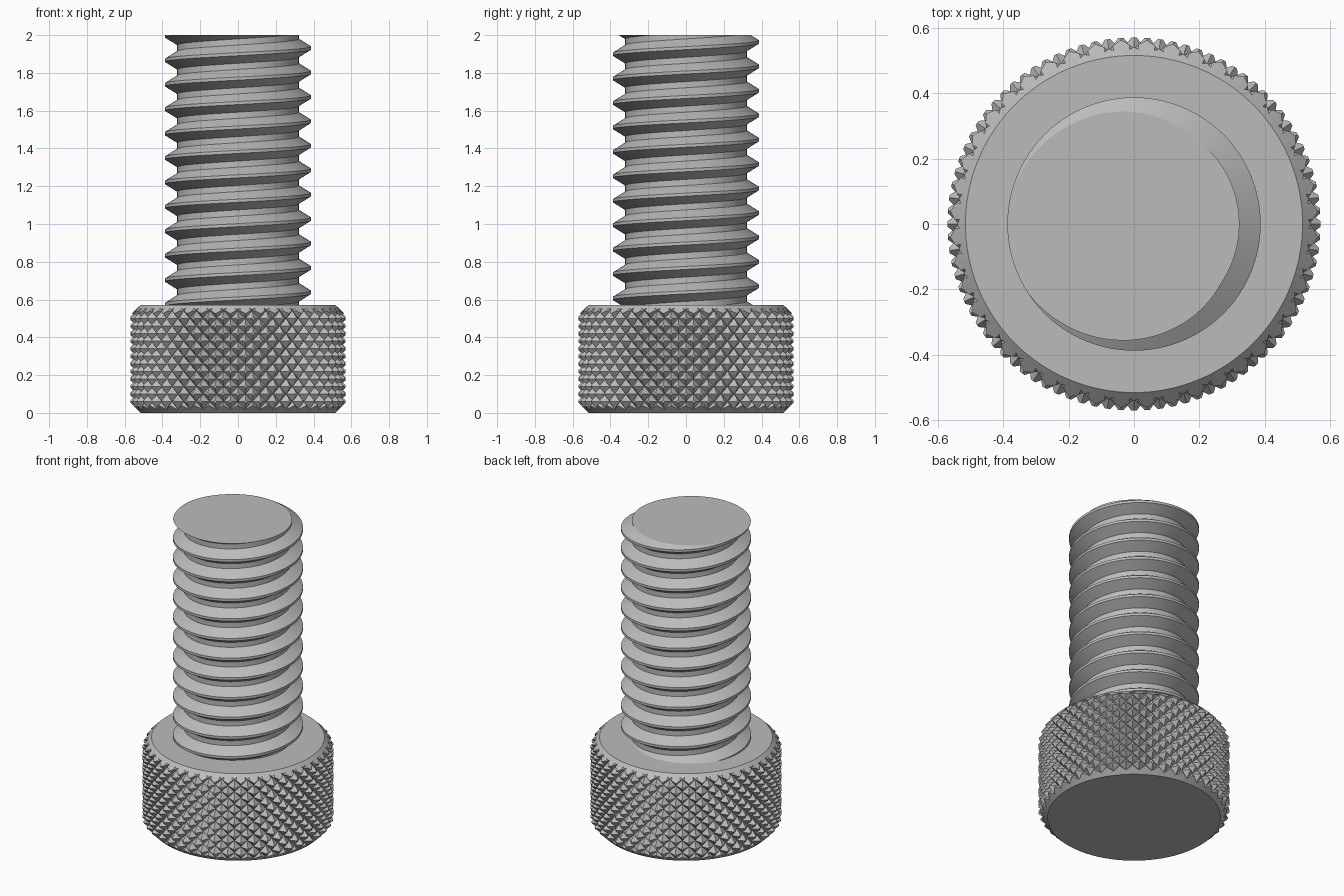
import bpy, bmesh, math

if "Cube" in bpy.data.objects:
    bpy.data.objects.remove(bpy.data.objects["Cube"])

steel = bpy.data.materials.new("steel_grey")
steel.diffuse_color = (0.5, 0.5, 0.5, 1)
steel.use_nodes = True
steel.node_tree.nodes["Principled BSDF"].inputs["Base Color"].default_value = steel.diffuse_color

HEAD_R, HEAD_H, CHAMFER = 0.57, 0.572, 0.055
MAJOR, MINOR, PITCH = 0.387, 0.322, 0.1293


def polar(r, a, z):
    return (r * math.cos(a), r * math.sin(a), z)


def finish(bm, name):
    bmesh.ops.recalc_face_normals(bm, faces=bm.faces[:])
    mesh = bpy.data.meshes.new(name)
    bm.to_mesh(mesh)
    bm.free()
    mesh.materials.append(steel)
    obj = bpy.data.objects.new(name, mesh)
    bpy.context.collection.objects.link(obj)
    return obj


def knurled_body():
    """Drum covered in truncated diamond pyramids between crossed grooves."""
    count, rows, step, z0 = 44, 20, 0.04, -0.1
    depth, flat = 0.037, 0.2
    bm = bmesh.new()

    def angle(m, n):
        return (n + (m % 2) / 2) * math.tau / count

    grid = [[bm.verts.new(polar(HEAD_R - depth, angle(m, n), z0 + m * step))
             for n in range(count)] for m in range(rows + 1)]
    for m in range(rows - 1):
        for n in range(count):
            left = n - 1 if m % 2 == 0 else n
            base = [grid[m][n], grid[m + 1][(left + 1) % count],
                    grid[m + 2][n], grid[m + 1][left % count]]
            a, z = angle(m, n), z0 + (m + 1) * step
            da, dz = flat * math.pi / count, flat * step
            tip = [bm.verts.new(polar(HEAD_R, a + s * da, z + t * dz))
                   for s, t in ((0, -1), (1, 0), (0, 1), (-1, 0))]
            bm.faces.new(tip)
            for i in range(4):
                j = (i + 1) % 4
                bm.faces.new((base[i], base[j], tip[j], tip[i]))
    # close both ends with fans
    low = bm.verts.new((0, 0, z0))
    high = bm.verts.new((0, 0, z0 + rows * step))
    for e in [e for e in bm.edges if e.is_boundary]:
        a, b = e.verts
        bm.faces.new((a, b, low if a.co.z < 0.3 else high))
    return finish(bm, "head")


def chamfered_stock():
    """Plain chamfered drum that trims the knurling."""
    seg = 128
    bm = bmesh.new()
    r_in, r_out = HEAD_R - CHAMFER, HEAD_R + 0.002
    profile = [(r_in, 0), (r_out, CHAMFER), (r_out, HEAD_H - CHAMFER), (r_in, HEAD_H)]
    rings = [[bm.verts.new(polar(r, i * math.tau / seg, z)) for i in range(seg)]
             for r, z in profile]
    for lo, hi in zip(rings, rings[1:]):
        for i in range(seg):
            j = (i + 1) % seg
            bm.faces.new((lo[i], lo[j], hi[j], hi[i]))
    bm.faces.new(rings[0])
    bm.faces.new(rings[-1])
    return finish(bm, "head_stock")


def threaded_shank():
    """Right-hand helical thread, trimmed flat at both ends."""
    seg, turns = 96, 18
    start = 2 - PITCH * (191 / 360 + 14)
    crest, root = PITCH / 16, PITCH * 3 / 8
    profile = [(MINOR, -root), (MAJOR, -crest), (MAJOR, crest), (MINOR, root)]
    bm = bmesh.new()
    rows = [[bm.verts.new(polar(r, j * math.tau / seg, start + PITCH * j / seg + dz))
             for r, dz in profile] for j in range(seg * turns + 1)]
    for j in range(seg * turns):
        a, b = rows[j], rows[j + 1]
        for k in range(3):
            bm.faces.new((a[k], b[k], b[k + 1], a[k + 1]))
        if j + 1 + seg < len(rows):
            c, d = rows[j + seg], rows[j + seg + 1]
            bm.faces.new((a[3], b[3], d[0], c[0]))
    for z, up in ((2.0, 1), (0.5, -1)):
        cut = bmesh.ops.bisect_plane(
            bm, geom=bm.verts[:] + bm.edges[:] + bm.faces[:], dist=1e-6,
            plane_co=(0, 0, z), plane_no=(0, 0, up), clear_outer=True)
        edges = [e for e in cut["geom_cut"]
                 if isinstance(e, bmesh.types.BMEdge) and e.is_boundary]
        bmesh.ops.edgeloop_fill(bm, edges=edges)
    return finish(bm, "threaded_shank")


# Head: knurled drum trimmed to the chamfered shape
head = knurled_body()
stock = chamfered_stock()
stock.hide_render = True
trim = head.modifiers.new("trim", "BOOLEAN")
trim.operation = "INTERSECT"
trim.solver = "EXACT"
trim.object = stock
bpy.context.view_layer.update()
deps = bpy.context.evaluated_depsgraph_get()
trimmed = bpy.data.meshes.new_from_object(head.evaluated_get(deps))
head.modifiers.clear()
head.data = trimmed
bpy.data.objects.remove(stock)

# Shank: smooth around the helix, sharp on the thread edges
shank = threaded_shank()
bpy.ops.object.select_all(action="DESELECT")
shank.select_set(True)
bpy.context.view_layer.objects.active = shank
bpy.ops.object.shade_smooth_by_angle(angle=math.radians(25))
